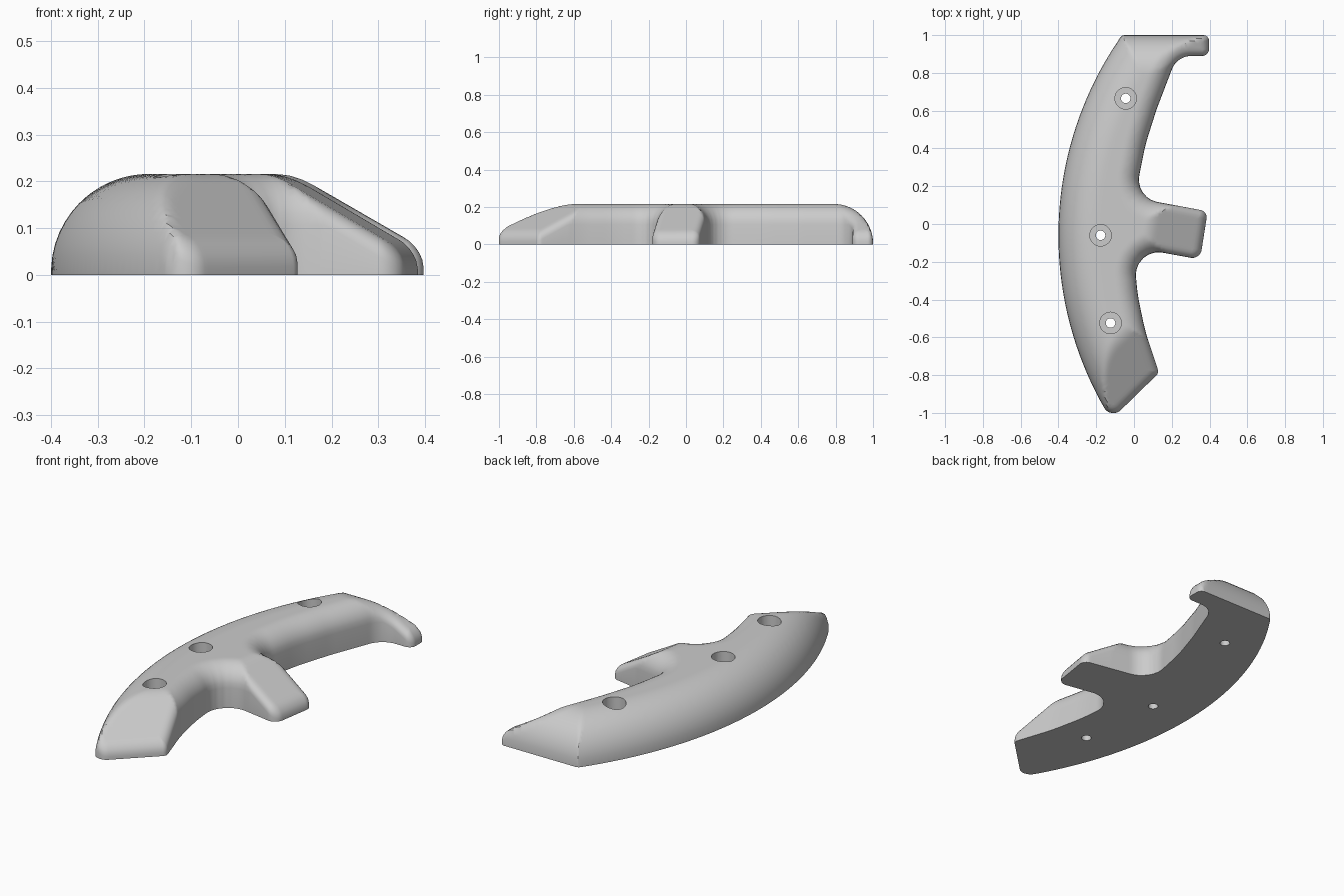
import bpy, bmesh, math
from mathutils import Vector, kdtree
from mathutils.geometry import delaunay_2d_cdt

if "Cube" in bpy.data.objects:
    bpy.data.objects.remove(bpy.data.objects["Cube"])

HEIGHT = 0.216
OUTER_ROUND = 0.21
INNER_ROUND = 0.11
SLOPE = math.tan(math.radians(30))
ARC_CENTRE = Vector((1.44, -0.061))
ARC_RADIUS = 1.84

GREY = (0.6, 0.6, 0.6, 1)
grey = bpy.data.materials.new("grey_plastic")
grey.use_nodes = True
grey.diffuse_color = GREY
grey.node_tree.nodes["Principled BSDF"].inputs["Base Color"].default_value = GREY


def arc_point(y):
    dy = y - ARC_CENTRE.y
    return (ARC_CENTRE.x - math.sqrt(ARC_RADIUS ** 2 - dy * dy), y, 0)


def rounded_path(corners, steps=8):
    """Closed path through (x, y, radius) corners."""
    path = []
    for i, (x, y, r) in enumerate(corners):
        p = Vector((x, y))
        if not r:
            path.append(p)
            continue
        u = (Vector(corners[i - 1][:2]) - p).normalized()
        v = (Vector(corners[(i + 1) % len(corners)][:2]) - p).normalized()
        half = u.angle(v) / 2
        to_centre = (u + v).normalized() / math.sin(half)
        a = (u / math.tan(half) - to_centre).normalized()
        b = (v / math.tan(half) - to_centre).normalized()
        for k in range(steps + 1):
            d = a.lerp(b, k / steps).normalized()
            path.append(p + (to_centre + d) * r)
    return path


def resample(path, step):
    out = []
    for a, b in zip(path, path[1:] + path[:1]):
        n = max(1, math.ceil((b - a).length / step))
        if (b - a).length > 1e-5:
            out += [a.lerp(b, k / n) for k in range(n)]
    return out


def tree_of(points):
    tree = kdtree.KDTree(len(points))
    for i, p in enumerate(points):
        tree.insert((p.x, p.y, 0), i)
    tree.balance()
    return tree


def quarter(d, r):
    """Height of a quarter round at distance d from its edge."""
    d = min(max(d, 0), r)
    return math.sqrt(r * r - (r - d) ** 2)


def soft_min(a, b, k=0.02):
    h = max(k - abs(a - b), 0) / k
    return min(a, b) - h * h * k / 4


# Plan outline: hook, notch, tab, notch, cut tip, then the long outer arc
corners = [
    (0.397, 1, 0.03), (0.397, 0.89, 0.035), (0.228, 0.89, 0.11),
    (0.12, 0.608, 1), (0.06, 0.42, 1), (0.005, 0.139, 0.12),
    (0.39, 0.067, 0.04), (0.35, -0.188, 0.05), (-0.005, -0.123, 0.12),
    (0.02, -0.38, 1), (0.06, -0.57, 1), (0.132, -0.788, 0.03),
    (-0.121, -1.035, 0.055),
]
corners += [arc_point(-0.95 + 1.905 * k / 60) for k in range(61)]
corners.append((-0.065, 1, 0.03))
outline = resample(rounded_path(corners), 0.012)
count = len(outline)
edge_tree = tree_of(outline)


def outer_distance(p):
    return ARC_RADIUS - (p - ARC_CENTRE).length


inner_edge = [p for p in resample(outline, 0.003)
              if p.y < 0.995 and outer_distance(p) > 0.004
              and not (p.y > 0.9 and p.x < 0)]
inner_tree = tree_of(inner_edge)


def surface_height(p):
    # Rounded outer and back edges
    z = min(quarter(outer_distance(p), OUTER_ROUND), quarter(1 - p.y, OUTER_ROUND))
    z += HEIGHT - OUTER_ROUND
    # Sloping cuts on the front tip, the tab and the hook
    z = soft_min(z, HEIGHT - SLOPE * (0.69 * p.x - 0.72 * p.y - 0.385))
    if -0.25 < p.y < 0.2:
        z = soft_min(z, HEIGHT - SLOPE * (0.985 * p.x - 0.17 * p.y - 0.09))
    if p.y > 0.6:
        z = soft_min(z, HEIGHT - SLOPE * (p.x - 0.12))
    # Rounded inner edge
    d = inner_tree.find((p.x, p.y, 0))[2]
    z = max(z, 0.004)
    r = min(0.04, 0.85 * z)
    z = z - r + quarter(d, r)
    return max(0.004, min(z, HEIGHT - INNER_ROUND + quarter(d, INNER_ROUND)))


# Surface points: rings that follow the edge, then an even fill
normals = []
for i in range(count):
    t = outline[(i + 1) % count] - outline[i - 1]
    normals.append(Vector((t.y, -t.x)).normalized())

points = list(outline)
for offset in (0.003, 0.009, 0.018, 0.03, 0.045, 0.06):
    for p, n in zip(outline, normals):
        q = p + n * offset
        if edge_tree.find((q.x, q.y, 0))[2] >= 0.95 * offset:
            points.append(q)
spacing = 0.015
for row in range(int(2 / spacing)):
    for col in range(int(0.84 / spacing)):
        q = Vector((-0.42 + (col + row % 2 / 2) * spacing, -1 + row * spacing))
        _, i, d = edge_tree.find((q.x, q.y, 0))
        if d > 0.068 and (q - outline[i]).dot(normals[i]) > 0:
            points.append(q)

edges = [(i, (i + 1) % count) for i in range(count)]
flat, _, faces, *_ = delaunay_2d_cdt(points, edges, [], 1, 1e-5)

# Main body
bm = bmesh.new()
verts = [bm.verts.new((p.x, p.y, surface_height(p))) for p in flat]
for f in faces:
    bm.faces.new([verts[i] for i in f])
bmesh.ops.delete(bm, geom=[v for v in bm.verts if not v.link_faces], context='VERTS')
rim = [e for e in bm.edges if e.is_boundary]
wall = bmesh.ops.extrude_edge_only(bm, edges=rim)["geom"]
for v in wall:
    if isinstance(v, bmesh.types.BMVert):
        v.co.z = 0
bmesh.ops.holes_fill(bm, edges=[e for e in bm.edges if e.is_boundary], sides=0)
bmesh.ops.recalc_face_normals(bm, faces=bm.faces[:])
mesh = bpy.data.meshes.new("grip_body")
bm.to_mesh(mesh)
bm.free()
body = bpy.data.objects.new("grip_body", mesh)
bpy.context.collection.objects.link(body)
mesh.materials.append(grey)


# Stepped screw holes
def bore(x, y, radius, bottom):
    top = 0.4
    bpy.ops.mesh.primitive_cylinder_add(vertices=40, radius=radius, depth=top - bottom,
                                        location=(x, y, (top + bottom) / 2))
    cutter = bpy.context.object
    cutter.name = "hole_cutter"
    cutter.hide_render = True
    cutter.data.materials.append(grey)
    mod = body.modifiers.new("hole", 'BOOLEAN')
    mod.operation = 'DIFFERENCE'
    mod.solver = 'EXACT'
    mod.object = cutter
    bpy.context.view_layer.objects.active = body
    bpy.ops.object.modifier_apply(modifier=mod.name)
    bpy.data.objects.remove(cutter)


for x, y in ((-0.044, 0.665), (-0.177, -0.06), (-0.124, -0.524)):
    bore(x, y, 0.057, 0.08)
    bore(x, y, 0.025, -0.1)

bpy.ops.object.select_all(action='DESELECT')
body.select_set(True)
bpy.context.view_layer.objects.active = body
bpy.ops.object.shade_smooth_by_angle(angle=math.radians(35))
